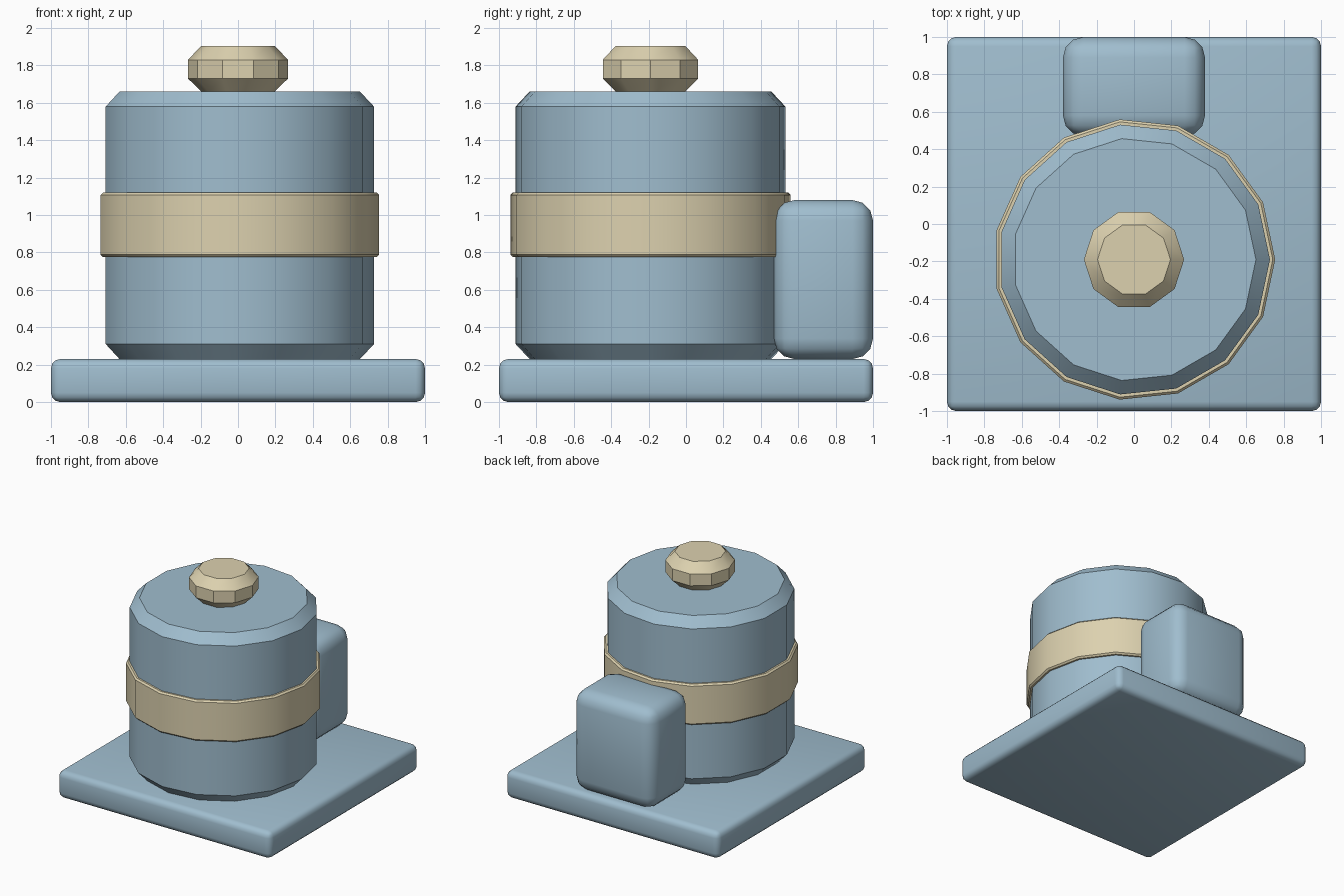
import bpy, bmesh, math

if "Cube" in bpy.data.objects:
    bpy.data.objects.remove(bpy.data.objects["Cube"])


def material(name, color):
    m = bpy.data.materials.new(name)
    m.diffuse_color = (*color, 1)
    m.use_nodes = True
    m.node_tree.nodes["Principled BSDF"].inputs["Base Color"].default_value = m.diffuse_color
    return m


BLUE = material("dusty blue", (0.35, 0.51, 0.62))
TAN = material("sand", (0.72, 0.64, 0.43))


def finish(name, bm, mat, angle):
    bmesh.ops.recalc_face_normals(bm, faces=bm.faces)
    me = bpy.data.meshes.new(name)
    bm.to_mesh(me)
    bm.free()
    me.materials.append(mat)
    ob = bpy.data.objects.new(name, me)
    bpy.context.collection.objects.link(ob)
    bpy.ops.object.select_all(action='DESELECT')
    ob.select_set(True)
    bpy.context.view_layer.objects.active = ob
    bpy.ops.object.shade_smooth_by_angle(angle=math.radians(angle))
    return ob


def rounded_box(name, lo, hi, radius, mat):
    bm = bmesh.new()
    bmesh.ops.create_cube(bm, size=1)
    for v in bm.verts:
        v.co = [(a + b) / 2 + c * (b - a) for a, b, c in zip(lo, hi, v.co)]
    bmesh.ops.bevel(bm, geom=bm.edges[:], offset=radius, segments=3,
                    profile=0.5, affect='EDGES')
    return finish(name, bm, mat, 40)


def turned(name, profile, sides, mat, center=(0.002, -0.19)):
    """Closed solid swept from (radius, z) rings, first corner on +x."""
    bm = bmesh.new()
    rings = [[bm.verts.new((center[0] + r * math.cos(math.tau * i / sides),
                            center[1] + r * math.sin(math.tau * i / sides), z))
              for i in range(sides)] for r, z in profile]
    for a, b in zip(rings, rings[1:]):
        for i in range(sides):
            j = (i + 1) % sides
            bm.faces.new((a[i], a[j], b[j], b[i]))
    bm.faces.new(rings[0])
    bm.faces.new(rings[-1])
    return finish(name, bm, mat, 30)


# Base plate and the block at the back
rounded_box("base_plate", (-1, -1, 0), (1, 1, 0.23), 0.05, BLUE)
rounded_box("rear_block", (-0.38, 0.47, 0.23), (0.38, 1.0, 1.08), 0.11, BLUE)

# Fifteen-sided drum with its band
turned("drum", [(0.65, 0.23), (0.725, 0.31), (0.725, 1.58), (0.65, 1.66)], 15, BLUE)
turned("drum_band", [(0.74, 0.775), (0.753, 0.788), (0.753, 1.107), (0.74, 1.12)], 15, TAN)

# Ten-sided knob on top
turned("top_knob", [(0.195, 1.66), (0.268, 1.73), (0.268, 1.83), (0.195, 1.905)],
       10, TAN, (0, -0.19))
